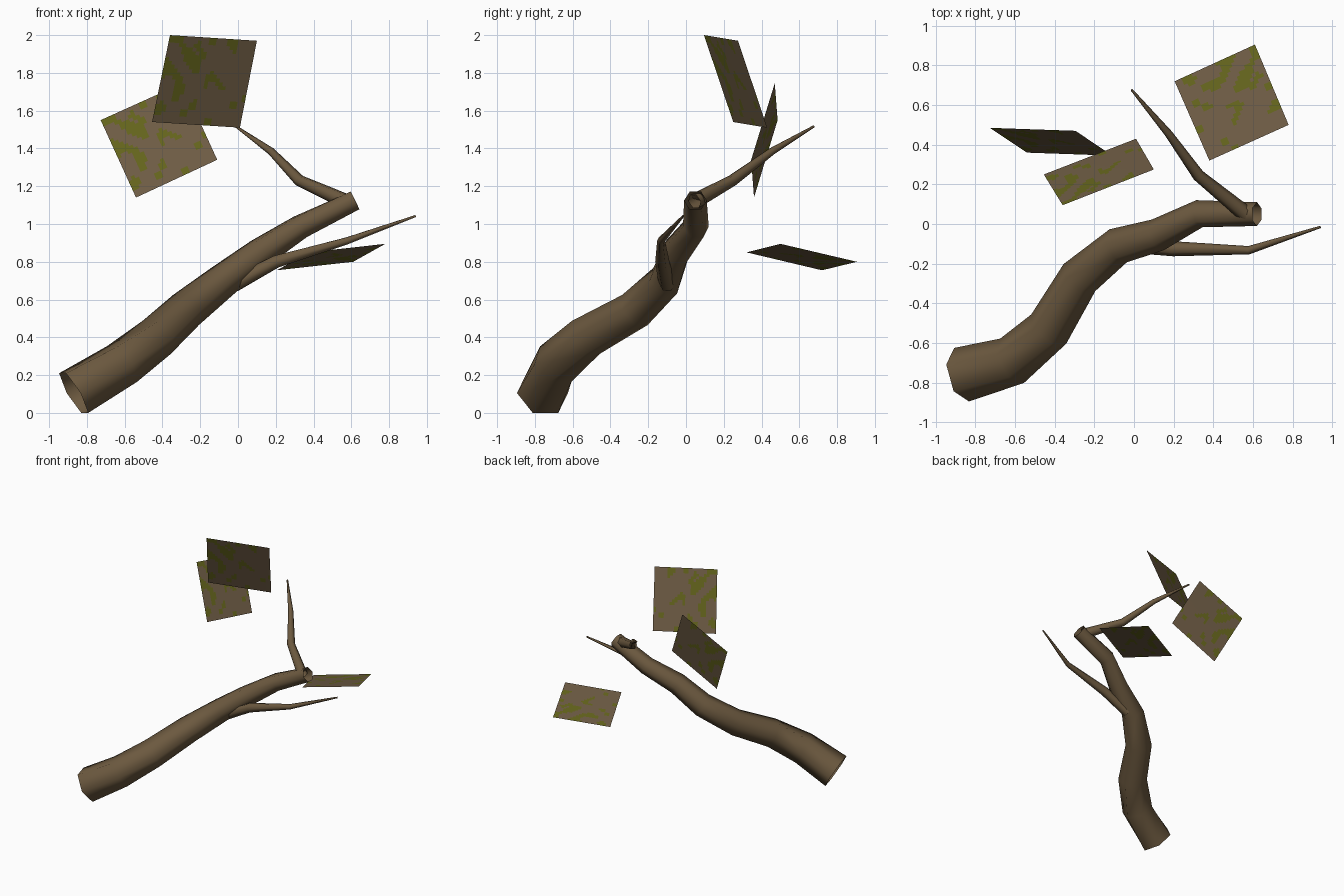
import bpy, bmesh, math
from mathutils import Vector

if "Cube" in bpy.data.objects:
    bpy.data.objects.remove(bpy.data.objects["Cube"])


def material(name, rgb):
    m = bpy.data.materials.new(name)
    m.diffuse_color = (*rgb, 1)
    m.use_nodes = True
    m.node_tree.nodes["Principled BSDF"].inputs["Base Color"].default_value = m.diffuse_color
    return m


bark = material("bark_brown", (0.15, 0.10, 0.05))
leaf_brown = material("dry_leaf_brown", (0.16, 0.11, 0.06))
moss = material("moss_green", (0.13, 0.13, 0.012))


def finish(name, bm, mats):
    me = bpy.data.meshes.new(name)
    bm.to_mesh(me)
    bm.free()
    for m in mats:
        me.materials.append(m)
    ob = bpy.data.objects.new(name, me)
    bpy.context.collection.objects.link(ob)
    return ob


def tube(name, path, radii, sides=6):
    """Open-ended tapered tube swept along a path."""
    bm = bmesh.new()
    pts = [Vector(p) for p in path]
    rings = []
    for i, p in enumerate(pts):
        a = (p - pts[i - 1]).normalized() if i > 0 else Vector()
        b = (pts[i + 1] - p).normalized() if i < len(pts) - 1 else Vector()
        t = (a + b).normalized()
        side = Vector((0, 0, 1)).cross(t).normalized()
        up = t.cross(side)
        rings.append([bm.verts.new(p + radii[i] * (
            math.cos(2 * math.pi * k / sides) * side +
            math.sin(2 * math.pi * k / sides) * up)) for k in range(sides)])
    for r0, r1 in zip(rings, rings[1:]):
        for k in range(sides):
            j = (k + 1) % sides
            f = bm.faces.new((r0[k], r0[j], r1[j], r1[k]))
            f.smooth = True
    return finish(name, bm, [bark])


def mossy(u, v):
    """Patchy moss, denser toward the u = 0 and v = 0 edges."""
    n = (math.sin(17 * u + 3 * math.sin(8 * v)) +
         math.sin(13 * v + 2.5 * math.sin(11 * u + 1)) +
         0.6 * math.sin(29 * u - 23 * v))
    return n + 1.3 * (0.6 - u - 0.8 * v) > 0.45


def leaf_card(name, tl, tr, br, bl, n=24):
    """Flat square card, gridded so moss patches can be coloured."""
    tl, tr, br, bl = map(Vector, (tl, tr, br, bl))
    bm = bmesh.new()
    g = [[bm.verts.new(tl.lerp(tr, i / n).lerp(bl.lerp(br, i / n), j / n))
          for j in range(n + 1)] for i in range(n + 1)]
    for i in range(n):
        for j in range(n):
            f = bm.faces.new((g[i][j], g[i + 1][j], g[i + 1][j + 1], g[i][j + 1]))
            f.material_index = int(mossy((i + .5) / n, (j + .5) / n))
    return finish(name, bm, [leaf_brown, moss])


# Main limb
tube("main_limb",
     [(-.87, -.76, .105), (-.615, -.69, .258), (-.43, -.53, .40), (-.275, -.27, .545),
      (-.08, -.11, .70), (.12, -.055, .85), (.33, .052, .985), (.62, .05, 1.125)],
     [.14, .127, .115, .105, .094, .083, .07, .06])

# Side twigs
tube("upper_twig",
     [(.57, .045, 1.12), (.325, .245, 1.23), (.175, .455, 1.385), (-.012, .677, 1.517)],
     [.042, .031, .02, .006])
tube("lower_twig",
     [(-.02, -.10, .68), (.2, -.125, .80), (.58, -.132, .912), (.94, -.015, 1.042)],
     [.045, .038, .021, .006])

# Leaf cards
leaf_card("top_leaf_card", (-.36, .095, 2.0), (.10, .275, 1.97),
          (.01, .43, 1.51), (-.455, .25, 1.54))
leaf_card("left_leaf_card", (-.727, .485, 1.55), (-.295, .47, 1.745),
          (-.11, .345, 1.34), (-.54, .36, 1.14))
leaf_card("right_leaf_card", (.61, .905, .80), (.78, .50, .895),
          (.38, .32, .85), (.205, .72, .755))
